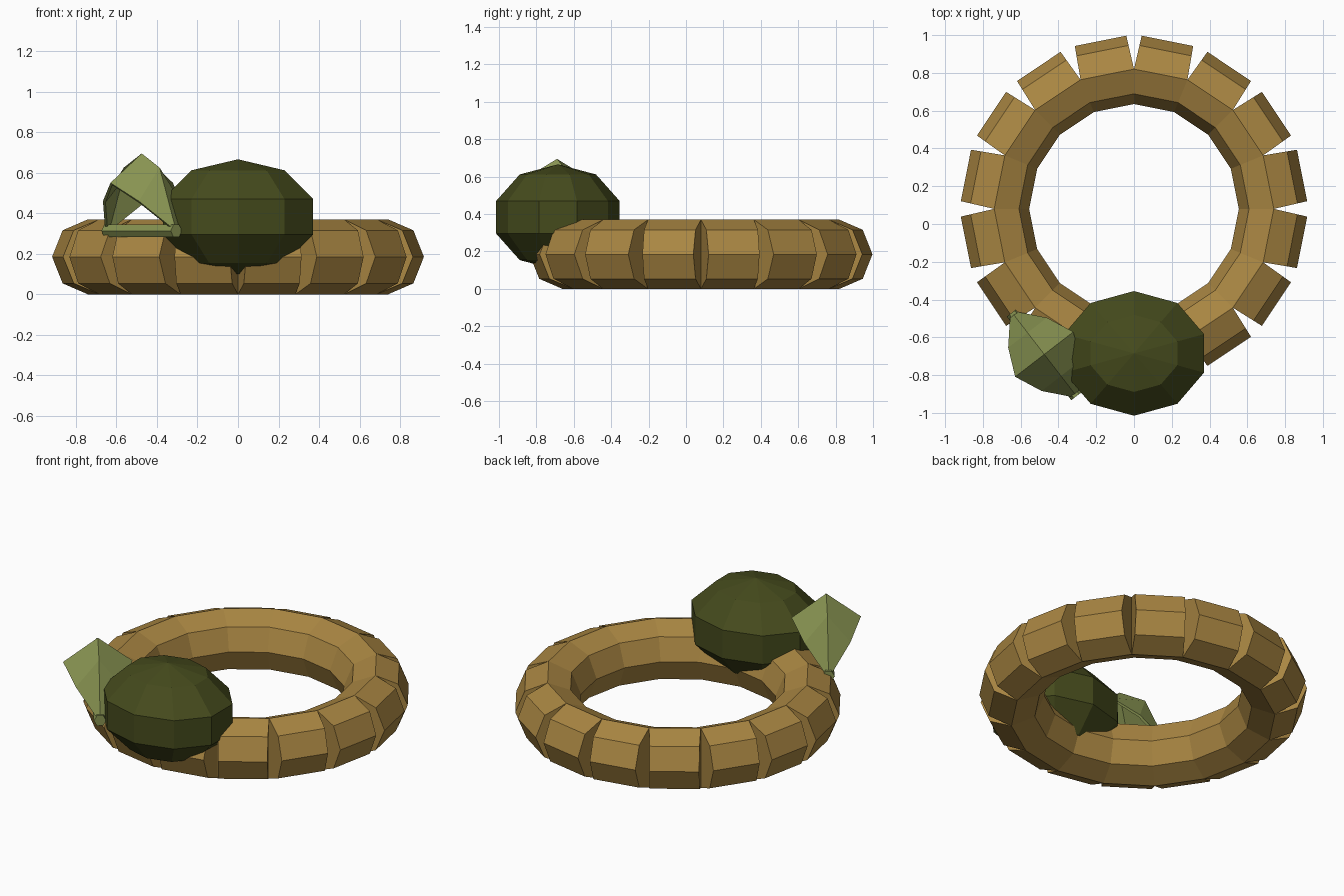
import bpy, bmesh
from math import sin, cos, pi
from mathutils import Vector, Matrix

if "Cube" in bpy.data.objects:
    bpy.data.objects.remove(bpy.data.objects["Cube"])


def material(name, rgb):
    m = bpy.data.materials.new(name)
    m.diffuse_color = (*rgb, 1)
    m.use_nodes = True
    m.node_tree.nodes["Principled BSDF"].inputs["Base Color"].default_value = m.diffuse_color
    return m


def finish(bm, name, mat, loc=(0, 0, 0), weld=True):
    if weld:
        bmesh.ops.remove_doubles(bm, verts=bm.verts, dist=0.0005)
    bmesh.ops.recalc_face_normals(bm, faces=bm.faces)
    me = bpy.data.meshes.new(name)
    bm.to_mesh(me)
    bm.free()
    ob = bpy.data.objects.new(name, me)
    ob.location = loc
    me.materials.append(mat)
    bpy.context.collection.objects.link(ob)
    return ob


tan = material("tan", (0.40, 0.24, 0.055))
dark_green = material("dark_green", (0.06, 0.07, 0.012))
light_green = material("light_green", (0.25, 0.30, 0.085))

# ring of 16 segments, octagonal section, outer halves split by V gaps
SEG, R, r = 16, 0.74, 0.185
half = pi / SEG
bm = bmesh.new()
for s in range(SEG):
    rot = Matrix.Rotation((2 * s + 1) * half, 3, 'Z')
    ends = []
    for side in (-1, 1):
        row = []
        for k in range(8):
            a = k * pi / 4
            rad = R + r * cos(a)
            width = rad * sin(half)
            if rad > R + 0.001:
                width = R * sin(half) - 0.03 * (rad - R)
            p = Vector((rad * cos(half), side * width, r + r * sin(a)))
            row.append(bm.verts.new(rot @ p))
        ends.append(row)
        # wall of the gap
        bm.faces.new([row[k] for k in (6, 7, 0, 1, 2)])
    for k in range(8):
        j = (k + 1) % 8
        bm.faces.new((ends[0][k], ends[0][j], ends[1][j], ends[1][k]))
finish(bm, "segmented_ring", tan, (0, 0.08, 0))

# dark faceted ball
bm = bmesh.new()
bmesh.ops.create_uvsphere(bm, u_segments=10, v_segments=5, radius=1)
bmesh.ops.scale(bm, vec=(0.41, 0.347, 0.283), verts=bm.verts)
finish(bm, "ball", dark_green, (0, -0.685, 0.383))

# arched leaf: u along the arch, n across it
U, N = Vector((0.61, -0.79, 0)), Vector((0.79, 0.61, 0))
C = Vector((-0.475, -0.69, 0))


def place(u, n, z):
    return C + U * u + N * n + Vector((0, 0, z))


# stations: position along, half width, ridge height, edge height
stations = [(-0.265, 0.025, 0.345, 0.335), (-0.145, 0.13, 0.625, 0.46),
            (0, 0.195, 0.695, 0.55),
            (0.145, 0.13, 0.625, 0.46), (0.265, 0.025, 0.345, 0.335)]
bm = bmesh.new()
rows = [[bm.verts.new(place(u, n, z))
         for n, z in ((-w, ze), (0, zr), (w, ze))]
        for u, w, zr, ze in stations]
for a, b in zip(rows, rows[1:]):
    for i in (0, 1):
        bm.faces.new((a[i], a[i + 1], b[i + 1], b[i]))
leaf = finish(bm, "arched_leaf", light_green)
mod = leaf.modifiers.new("thickness", 'SOLIDIFY')
mod.thickness = 0.015
mod.offset = -1

# narrow bar joining the leaf's two ends
bm = bmesh.new()
bars = [[bm.verts.new(place(u, 0.035 * cos(k * pi / 3), 0.313 + 0.036 * sin(k * pi / 3)))
         for k in range(6)] for u in (-0.28, 0.28)]
for k in range(6):
    j = (k + 1) % 6
    bm.faces.new((bars[0][k], bars[0][j], bars[1][j], bars[1][k]))
for row in bars:
    bm.faces.new(row)
finish(bm, "leaf_bar", light_green)
